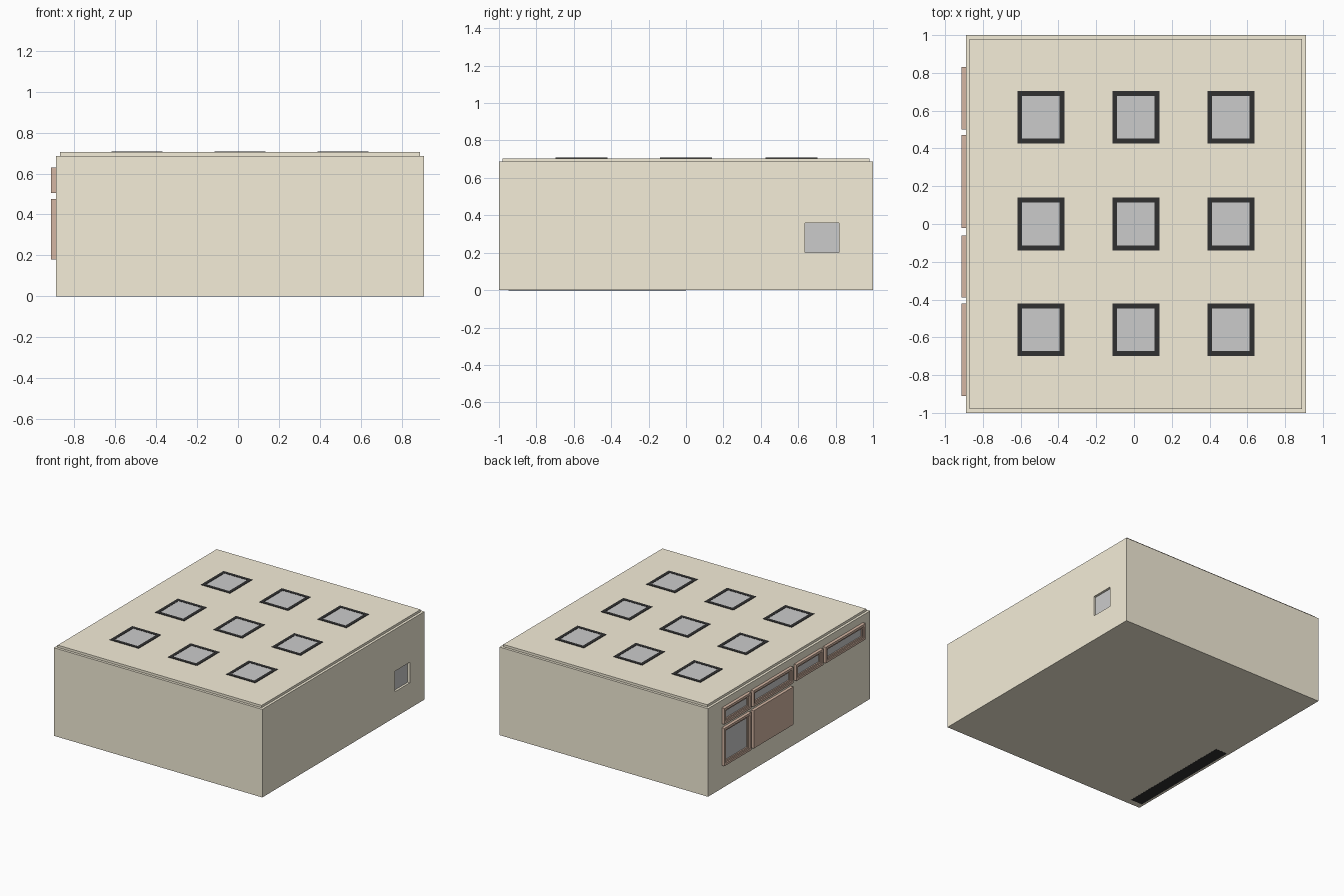
import bpy

if "Cube" in bpy.data.objects:
    bpy.data.objects.remove(bpy.data.objects["Cube"])

CX = 0.01                      # body centre in x
LEFT, RIGHT = -0.89, 0.91      # wall planes
WALL_TOP, ROOF_TOP = 0.687, 0.705


def material(name, rgb):
    m = bpy.data.materials.new(name)
    m.diffuse_color = (*rgb, 1)
    m.use_nodes = True
    m.node_tree.nodes["Principled BSDF"].inputs["Base Color"].default_value = m.diffuse_color
    return m


TAN = material("tan_wall", (0.91, 0.85, 0.69))
BROWN = material("brown_trim", (0.66, 0.47, 0.37))
BLACK = material("black_trim", (0.03, 0.03, 0.03))


def box(name, x, y, z, mat=None):
    """Box from (min, max) ranges."""
    bpy.ops.mesh.primitive_cube_add(
        size=1, location=[(a + b) / 2 for a, b in (x, y, z)])
    ob = bpy.context.object
    ob.name = name
    ob.scale = [b - a for a, b in (x, y, z)]
    bpy.ops.object.transform_apply(location=False, rotation=False, scale=True)
    if mat:
        ob.data.materials.append(mat)
    return ob


def ring(name, axis, u, v, depth, width, mat):
    """Rectangular frame facing along axis 'x' (u=y, v=z) or 'z' (u=x, v=y)."""
    (u0, u1), (v0, v1) = u, v
    i, j = (u0 + width, u1 - width), (v0 + width, v1 - width)
    outer = [(u0, v0), (u1, v0), (u1, v1), (u0, v1)]
    inner = [(i[0], j[0]), (i[1], j[0]), (i[1], j[1]), (i[0], j[1])]
    verts = []
    for d in depth:
        for p, q in outer + inner:
            verts.append((d, p, q) if axis == 'x' else (p, q, d))
    faces = []
    for k in range(4):
        n = (k + 1) % 4
        faces += [(k, 4 + k, 4 + n, n), (8 + k, 8 + n, 12 + n, 12 + k),
                  (k, n, 8 + n, 8 + k), (4 + k, 12 + k, 12 + n, 4 + n)]
    me = bpy.data.meshes.new(name)
    me.from_pydata(verts, [], faces)
    me.materials.append(mat)
    ob = bpy.data.objects.new(name, me)
    bpy.context.collection.objects.link(ob)
    return i, j


# Main block and inset roof slab
body = box("walls", (LEFT, RIGHT), (-1, 1), (0, WALL_TOP), TAN)
box("roof_slab", (LEFT + 0.02, RIGHT - 0.02), (-0.98, 0.98),
    (WALL_TOP, ROOF_TOP), TAN)

# Recessed window in the right wall
wy, wz = (0.635, 0.818), (0.20, 0.36)
cutter = box("side_window_cutter", (RIGHT - 0.02, RIGHT + 0.05), wy, wz)
cutter.hide_render = True
cutter.hide_viewport = True
cut = body.modifiers.new("side_opening", 'BOOLEAN')
cut.object = cutter
cut.solver = 'EXACT'
box("side_window_glass", (RIGHT - 0.025, RIGHT - 0.018), wy, wz)

# Three by three grid of skylights
for cx in (CX - 0.503, CX, CX + 0.503):
    for cy in (-0.56, 0, 0.565):
        i, j = ring("skylight_frame", 'z', (cx - 0.125, cx + 0.125),
                    (cy - 0.139, cy + 0.139),
                    (ROOF_TOP - 0.01, ROOF_TOP + 0.003), 0.026, BLACK)
        box("skylight_glass", i, j, (ROOF_TOP - 0.01, ROOF_TOP + 0.001))


# Framed windows on the left wall
def window(y, z):
    i, j = ring("window_outer_frame", 'x', y, z,
                (LEFT - 0.024, LEFT), 0.018, BROWN)
    i, j = ring("window_inner_frame", 'x', i, j,
                (LEFT - 0.014, LEFT), 0.014, BROWN)
    box("window_glass", (LEFT - 0.004, LEFT + 0.004), i, j)


LOW, HIGH = (0.18, 0.475), (0.505, 0.63)
for y in ((0.50, 0.83), (-0.02, 0.47), (-0.39, -0.06), (-0.91, -0.42)):
    window(y, HIGH)
window((0.50, 0.83), LOW)

# Solid shutter beside the lower window
box("shutter_panel", (LEFT - 0.024, LEFT), (-0.02, 0.47), LOW, BROWN)

# Dark strip under the floor along the left wall
box("floor_strip", (-0.87, -0.77), (-0.95, 0.0), (-0.001, 0.002), BLACK)
